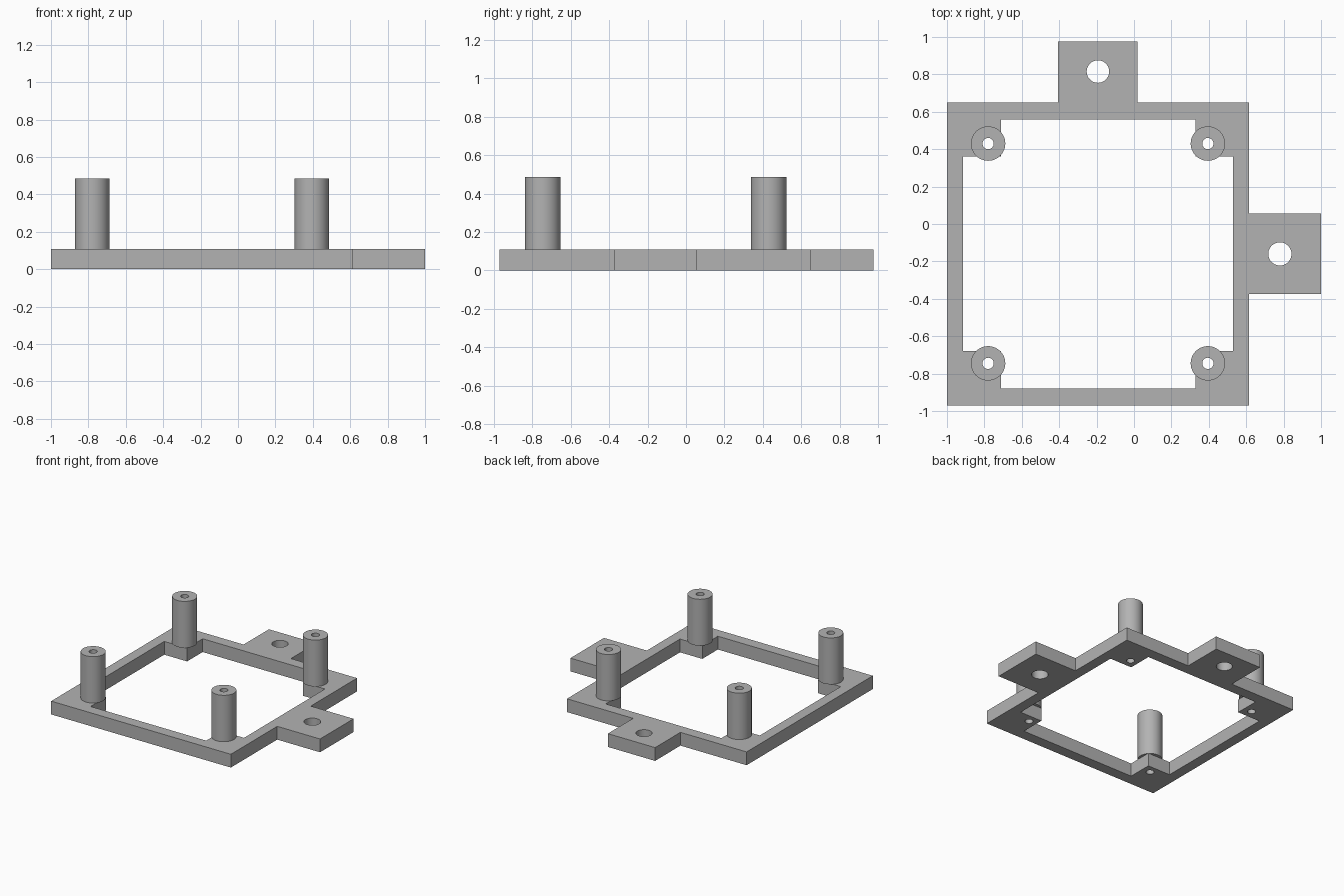
import bpy
import math

cube = bpy.data.objects.get("Cube")
if cube:
    bpy.data.objects.remove(cube, do_unlink=True)

grey = bpy.data.materials.new("plain grey")
grey.use_nodes = True
colour = (0.45, 0.45, 0.45, 1)
grey.diffuse_color = colour
grey.node_tree.nodes["Principled BSDF"].inputs["Base Color"].default_value = colour

PLATE = 0.108
TOP = 0.485
POST_X = (-0.78, 0.395)
POST_Y = (-0.745, 0.43)


def circle(x, y, r, n=48):
    return [(x + r * math.cos(math.tau * i / n), y + r * math.sin(math.tau * i / n))
            for i in range(n)]


def extrude_loops(name, loops, z0, z1):
    """Fill closed loops (inner ones become holes) and extrude from z0 to z1."""
    curve = bpy.data.curves.new(name, "CURVE")
    curve.dimensions = "2D"
    curve.fill_mode = "BOTH"
    curve.extrude = (z1 - z0) / 2
    for loop in loops:
        spline = curve.splines.new("POLY")
        spline.points.add(len(loop) - 1)
        for point, (x, y) in zip(spline.points, loop):
            point.co = (x, y, 0, 1)
        spline.use_cyclic_u = True
    obj = bpy.data.objects.new(name, curve)
    bpy.context.collection.objects.link(obj)
    bpy.ops.object.select_all(action="DESELECT")
    obj.select_set(True)
    bpy.context.view_layer.objects.active = obj
    bpy.ops.object.convert(target="MESH")
    obj = bpy.context.object
    obj.location.z = (z0 + z1) / 2
    obj.data.materials.clear()
    obj.data.materials.append(grey)
    # Weld the caps to the walls and face everything outward
    bpy.ops.object.mode_set(mode="EDIT")
    bpy.ops.mesh.select_all(action="SELECT")
    bpy.ops.mesh.remove_doubles(threshold=0.0005)
    bpy.ops.mesh.normals_make_consistent(inside=False)
    bpy.ops.object.mode_set(mode="OBJECT")
    bpy.ops.object.shade_smooth_by_angle(angle=math.radians(30))
    return obj


# Base frame: outer outline with a back tab and a left tab
outer = [(-1, -0.97), (0.615, -0.97), (0.615, -0.375), (1, -0.375),
         (1, 0.055), (0.615, 0.055), (0.615, 0.65), (0.02, 0.65),
         (0.02, 0.975), (-0.405, 0.975), (-0.405, 0.65), (-1, 0.65)]
# Window with a square corner pad left under each post
xa, xb, xc, xd = -0.915, -0.71, 0.33, 0.53
ya, yb, yc, yd = -0.88, -0.68, 0.36, 0.56
window = [(xb, ya), (xc, ya), (xc, yb), (xd, yb), (xd, yc), (xc, yc),
          (xc, yd), (xb, yd), (xb, yc), (xa, yc), (xa, yb), (xb, yb)]
tab_holes = [circle(-0.193, 0.815, 0.06), circle(0.78, -0.16, 0.062)]
post_holes = [circle(x, y, 0.03) for x in POST_X for y in POST_Y]
extrude_loops("base_frame", [outer, window] + tab_holes + post_holes, 0, PLATE)

# Hollow standoff posts
for side, x in zip(("right", "left"), POST_X):
    for end, y in zip(("front", "back"), POST_Y):
        extrude_loops(f"{end}_{side}_post",
                      [circle(x, y, 0.092), circle(x, y, 0.03)], PLATE, TOP)
